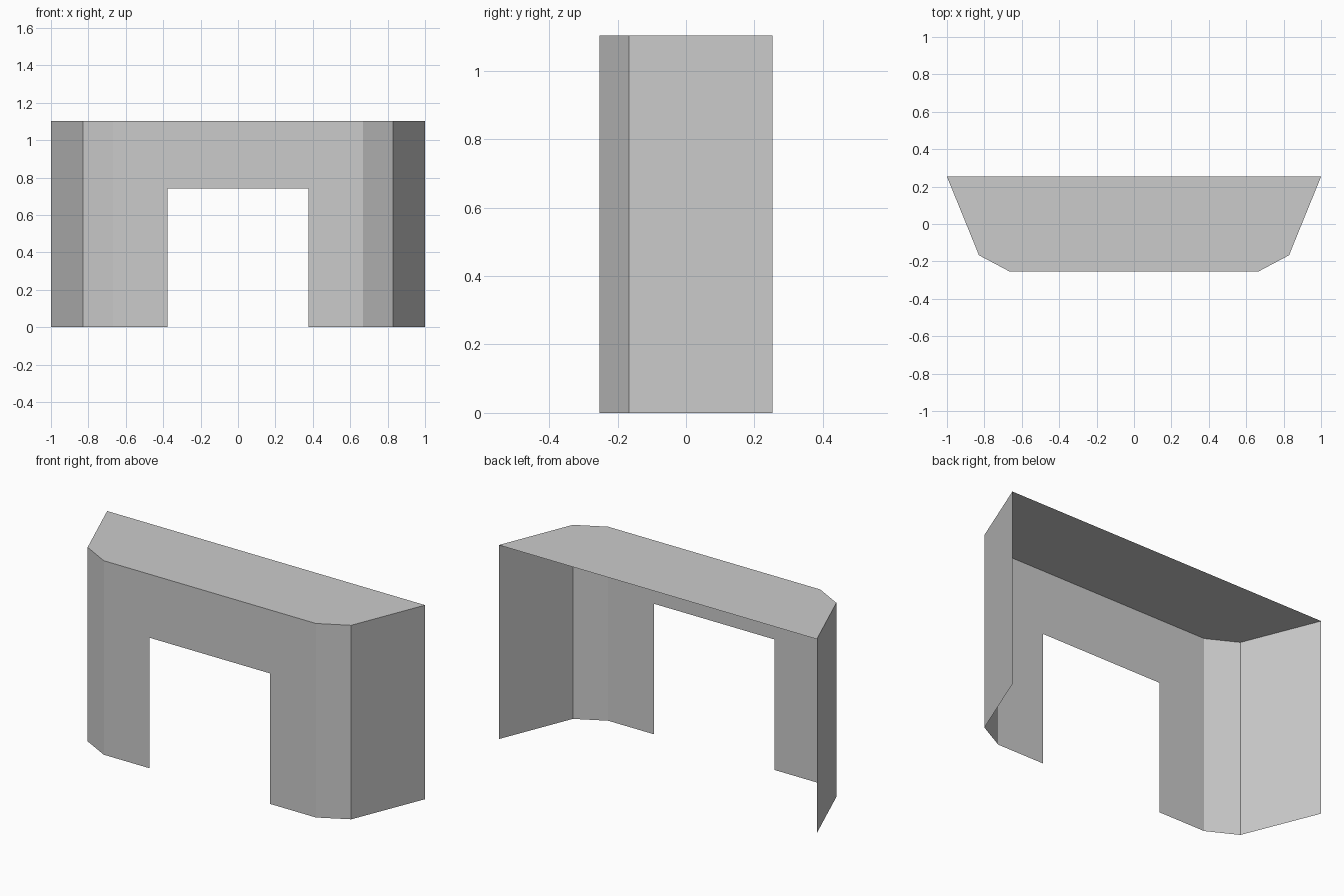
import bpy
import bmesh

if "Cube" in bpy.data.objects:
    bpy.data.objects.remove(bpy.data.objects["Cube"])

H, DOOR_X, DOOR_Z = 1.103, 0.378, 0.742
BACK, BEND, FRONT = 0.253, -0.167, -0.253
# Left half of the floor plan, from the rear corner to the doorway
HALF = [(-1.0, BACK), (-0.829, BEND), (-0.667, FRONT), (-DOOR_X, FRONT)]
PLAN = HALF + [(-x, y) for x, y in reversed(HALF)]

grey = bpy.data.materials.new("light_grey")
grey.diffuse_color = (0.6, 0.6, 0.6, 1.0)
grey.use_nodes = True
grey.node_tree.nodes["Principled BSDF"].inputs["Base Color"].default_value = grey.diffuse_color

bm = bmesh.new()
low = [bm.verts.new((x, y, 0)) for x, y in PLAN]
high = [bm.verts.new((x, y, H)) for x, y in PLAN]
lintel = {i: bm.verts.new((PLAN[i][0], FRONT, DOOR_Z)) for i in (3, 4)}

# Side, corner and front walls, with the doorway left open
for i in range(len(PLAN) - 1):
    if i == 3:
        bm.faces.new((lintel[3], lintel[4], high[4], high[3]))
    elif i == 2:
        bm.faces.new((low[2], low[3], lintel[3], high[3], high[2]))
    elif i == 4:
        bm.faces.new((low[4], low[5], high[5], high[4], lintel[4]))
    else:
        bm.faces.new((low[i], low[i + 1], high[i + 1], high[i]))

# Flat top; the rear and underside stay open
bm.faces.new(high)
bm.normal_update()

mesh = bpy.data.meshes.new("surround_shell")
bm.to_mesh(mesh)
bm.free()
mesh.materials.append(grey)
shell = bpy.data.objects.new("surround_shell", mesh)
bpy.context.collection.objects.link(shell)
